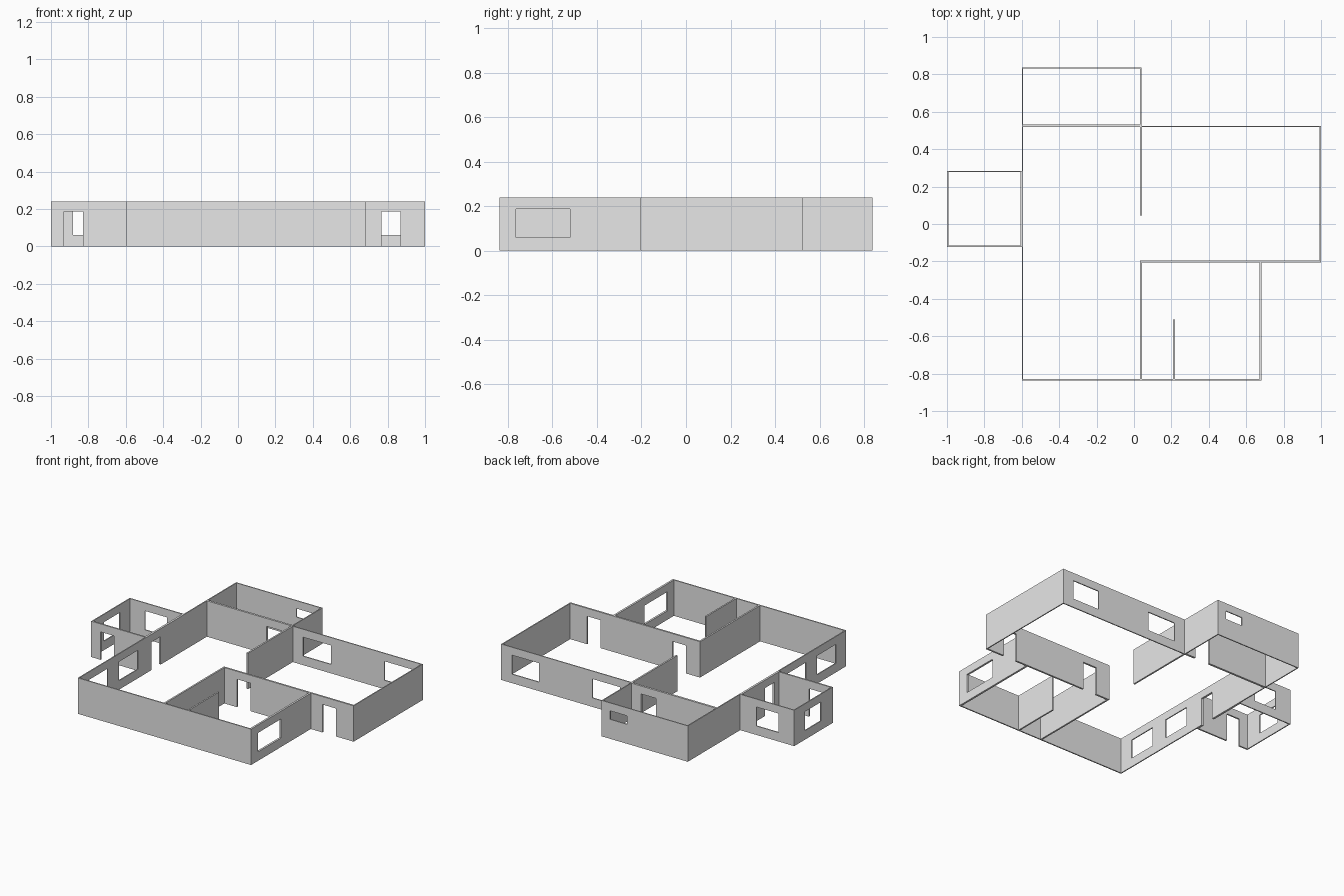
import bpy, bmesh
from mathutils import Vector

cube = bpy.data.objects.get("Cube")
if cube:
    bpy.data.objects.remove(cube, do_unlink=True)

HEIGHT = 0.24
HEAD = 0.187      # top of every opening
SILL = 0.06       # bottom of the ordinary windows

plaster = bpy.data.materials.new("plain_grey")
plaster.use_nodes = True
grey = (0.8, 0.8, 0.8, 1)
plaster.diffuse_color = grey
plaster.node_tree.nodes["Principled BSDF"].inputs["Base Color"].default_value = grey


def door(a, b):
    return (a, b, 0, HEAD)


def window(a, b, sill=SILL):
    return (a, b, sill, HEAD)


def wall(name, axis, start, end, near, far, openings=()):
    """Wall running along an axis, from near to far across it, with openings left out."""
    def place(along, z):
        return Vector((along, near, z) if axis == "x" else (near, along, z))

    cuts = sorted({start, end, *[v for o in openings for v in o[:2]]})
    levels = sorted({0, HEIGHT, *[v for o in openings for v in o[2:]]})
    bm = bmesh.new()
    for a, b in zip(cuts, cuts[1:]):
        for low, high in zip(levels, levels[1:]):
            if any(o[0] <= a and b <= o[1] and o[2] <= low and high <= o[3] for o in openings):
                continue
            bm.faces.new([bm.verts.new(place(*p))
                          for p in ((a, low), (b, low), (b, high), (a, high))])
    bmesh.ops.remove_doubles(bm, verts=bm.verts, dist=0.0001)
    # Give the elevation its thickness
    shift = Vector((0, far - near, 0) if axis == "x" else (far - near, 0, 0))
    extruded = bmesh.ops.extrude_face_region(bm, geom=bm.faces[:], use_keep_orig=True)
    moved = [g for g in extruded["geom"] if isinstance(g, bmesh.types.BMVert)]
    bmesh.ops.translate(bm, verts=moved, vec=shift)
    bmesh.ops.recalc_face_normals(bm, faces=bm.faces)
    mesh = bpy.data.meshes.new(name)
    bm.to_mesh(mesh)
    bm.free()
    mesh.materials.append(plaster)
    bpy.context.collection.objects.link(bpy.data.objects.new(name, mesh))


# Main hall and its long outer wall
wall("hall_side_wall", "y", -0.837, 0.838, -0.6, -0.593,
     [window(-0.73, -0.53), window(-0.41, -0.21), door(-0.07, 0.03)])
wall("front_wall", "x", -0.593, 0.67, -0.837, -0.829)

# Back room
wall("back_room_back_wall", "x", -0.593, 0.032, 0.831, 0.838, [window(-0.15, -0.025, 0.13)])
wall("back_room_side_wall", "y", 0.532, 0.838, 0.032, 0.039)
wall("back_room_partition", "x", -0.593, 0.039, 0.518, 0.532, [door(-0.15, -0.04)])

# Wide wing
wall("wing_back_wall", "x", 0.039, 0.993, 0.518, 0.525,
     [window(0.12, 0.325), window(0.72, 0.92)])
wall("wing_side_wall", "y", -0.206, 0.525, 0.993, 1.0)
wall("wing_front_wall", "x", 0.032, 0.993, -0.206, -0.194,
     [door(0.135, 0.235), door(0.768, 0.868)])
wall("wing_partition", "y", 0.045, 0.518, 0.032, 0.043)

# Front room
wall("front_room_inner_wall", "y", -0.829, -0.206, 0.032, 0.043)
wall("front_room_outer_wall", "y", -0.837, -0.206, 0.67, 0.683, [window(-0.763, -0.52)])
wall("front_room_divider", "y", -0.829, -0.51, 0.208, 0.218)

# Small porch room
wall("porch_front_wall", "x", -1.0, -0.607, -0.124, -0.114, [door(-0.93, -0.83)])
wall("porch_back_wall", "x", -1.0, -0.607, 0.277, 0.284, [window(-0.882, -0.72)])
wall("porch_side_wall", "y", -0.114, 0.277, -1.0, -0.993, [window(0.0, 0.172)])
wall("porch_inner_wall", "y", -0.124, 0.284, -0.607, -0.6, [door(-0.07, 0.03)])
